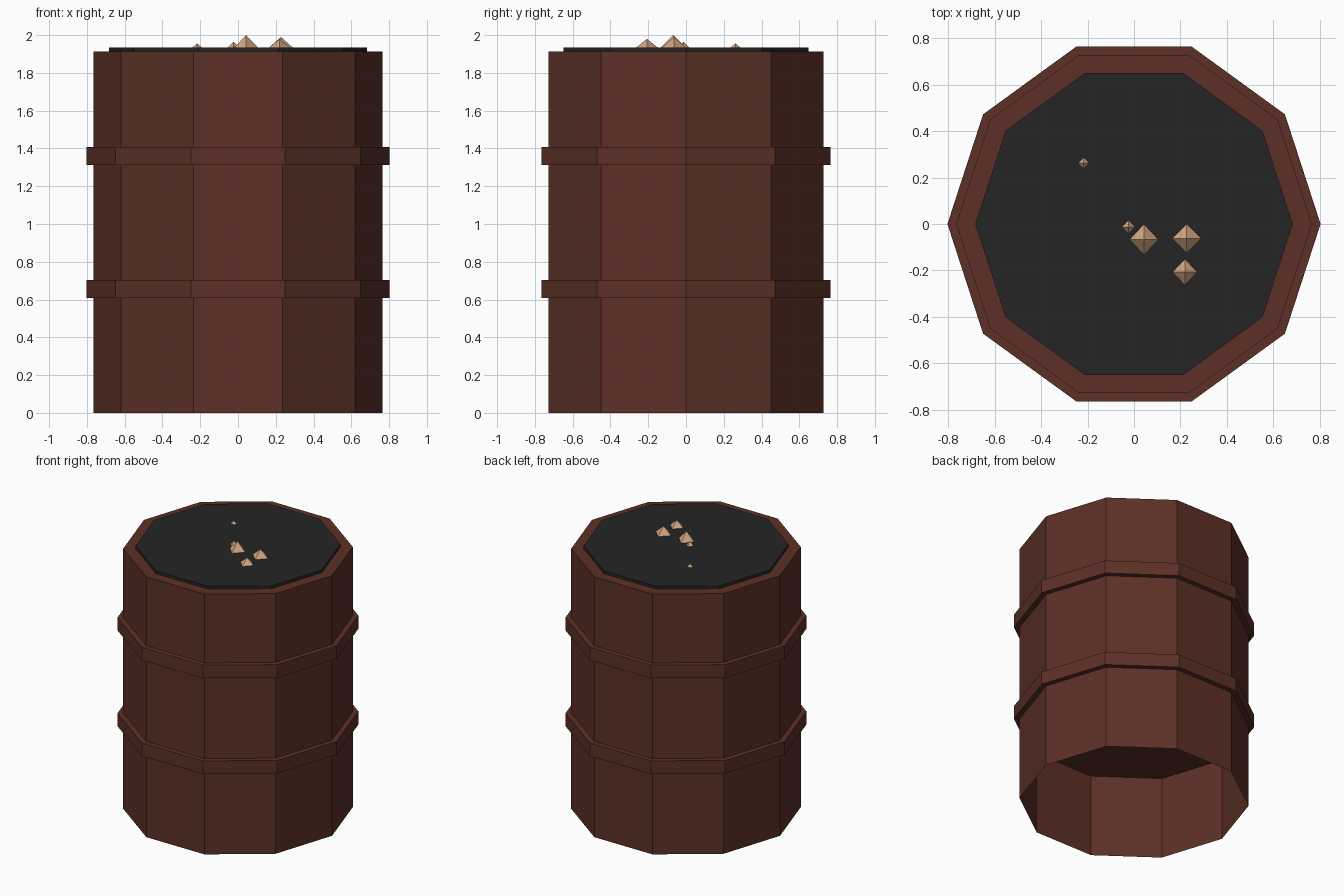
import bpy, bmesh
from math import cos, sin, tau
from mathutils import Vector

if "Cube" in bpy.data.objects:
    bpy.data.objects.remove(bpy.data.objects["Cube"], do_unlink=True)


def material(name, color):
    mat = bpy.data.materials.new(name)
    mat.use_nodes = True
    mat.diffuse_color = (*color, 1)
    bsdf = next(n for n in mat.node_tree.nodes if n.type == "BSDF_PRINCIPLED")
    bsdf.inputs["Base Color"].default_value = (*color, 1)
    return mat


def finish(name, bm, mat):
    mesh = bpy.data.meshes.new(name)
    bm.to_mesh(mesh)
    bm.free()
    mesh.materials.append(mat)
    obj = bpy.data.objects.new(name, mesh)
    bpy.context.collection.objects.link(obj)
    return obj


def prism(name, radius, bottom, top, mat, sides=10, open_bottom=False):
    """Flat-sided drum with a corner on the x axis."""
    bm = bmesh.new()
    rings = [[bm.verts.new((radius * cos(tau * i / sides),
                            radius * sin(tau * i / sides), z))
              for i in range(sides)] for z in (bottom, top)]
    low, high = rings
    for i in range(sides):
        j = (i + 1) % sides
        bm.faces.new((low[i], low[j], high[j], high[i]))
    bm.faces.new(high)
    if not open_bottom:
        bm.faces.new(reversed(low))
    return finish(name, bm, mat)


def octahedron(name, center, size, mat):
    bm = bmesh.new()
    for axis in range(3):
        for sign in (-1, 1):
            point = Vector(center)
            point[axis] += sign * size[axis]
            bm.verts.new(point)
    bmesh.ops.convex_hull(bm, input=bm.verts[:])
    bmesh.ops.recalc_face_normals(bm, faces=bm.faces[:])
    return finish(name, bm, mat)


rust = material("rust brown", (0.107, 0.030, 0.020))
black = material("charcoal black", (0.018, 0.018, 0.018))
tan = material("pale tan", (0.65, 0.38, 0.22))

# Drum shell, open underneath
prism("barrel_body", 0.765, 0, 1.914, rust, open_bottom=True)

# Solid hoops that close off the inside
prism("lower_hoop", 0.803, 0.608, 0.704, rust)
prism("upper_hoop", 0.803, 1.312, 1.408, rust)

# Dark contents and floating lumps: x, y, half width, half depth, height
LEVEL = 1.935
prism("dark_filling", 0.683, 1.90, LEVEL, black)
lumps = [(0.043, -0.067, 0.062, 0.066, 0.065),
         (0.227, -0.063, 0.062, 0.062, 0.055),
         (0.219, -0.207, 0.053, 0.056, 0.045),
         (-0.024, -0.013, 0.029, 0.029, 0.031),
         (-0.217, 0.262, 0.024, 0.024, 0.022)]
for number, (x, y, *size) in enumerate(lumps, 1):
    octahedron(f"lump_{number}", (x, y, LEVEL), size, tan)
